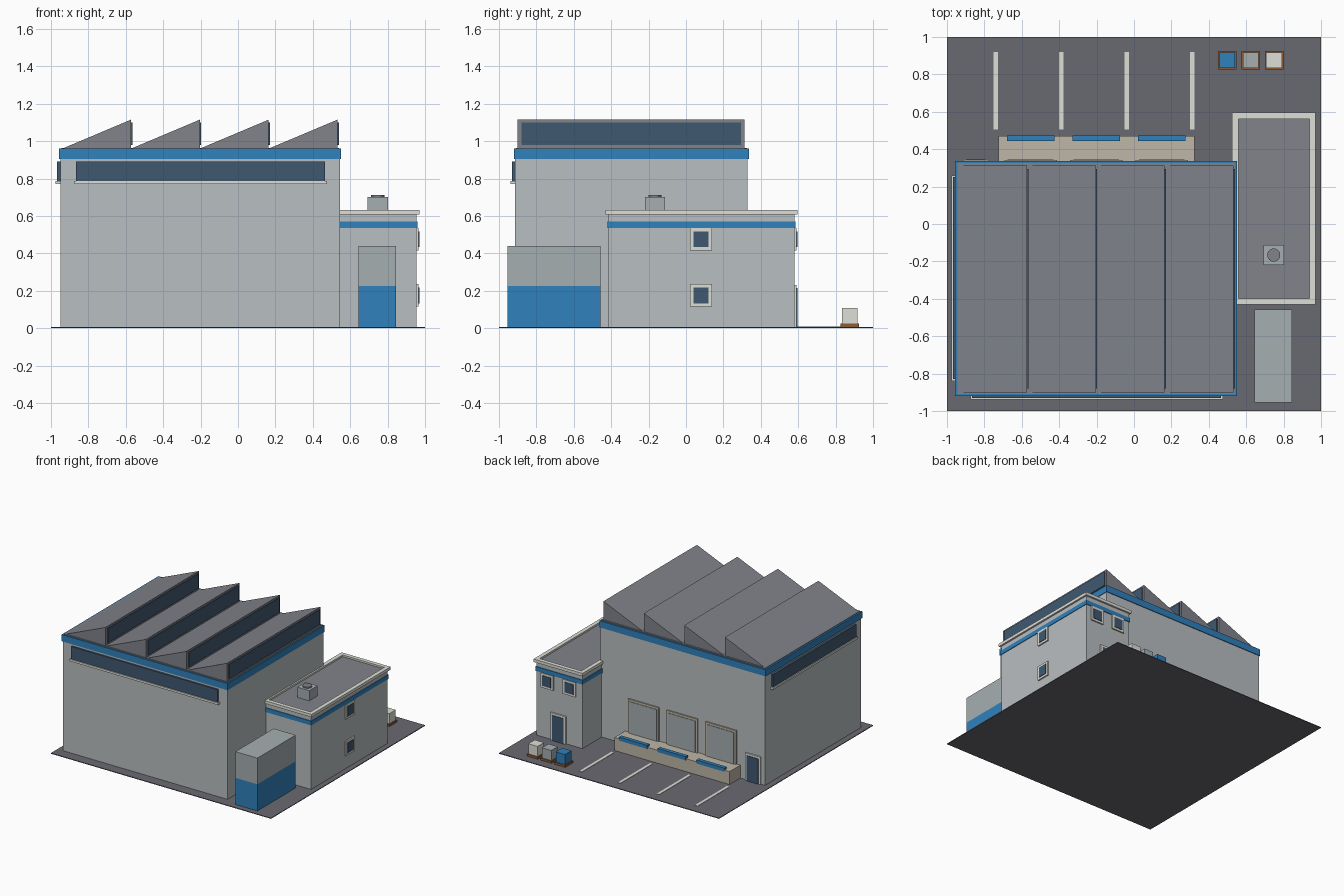
import bpy, bmesh

if "Cube" in bpy.data.objects:
    bpy.data.objects.remove(bpy.data.objects["Cube"])

def mat(name, r, g, b):
    m = bpy.data.materials.new(name)
    m.diffuse_color = (r ** 2.2, g ** 2.2, b ** 2.2, 1)
    m.use_nodes = True
    m.node_tree.nodes["Principled BSDF"].inputs["Base Color"].default_value = m.diffuse_color
    return m

WALL = mat("wall_grey", .72, .74, .75)
BLUE = mat("trim_blue", .20, .50, .73)
GLASS = mat("dark_glass", .26, .35, .44)
ROOF = mat("roof_grey", .50, .51, .54)
ASPHALT = mat("asphalt", .41, .41, .44)
WHITE = mat("off_white", .87, .87, .84)
METAL = mat("light_metal", .64, .68, .69)
BEIGE = mat("concrete", .74, .71, .65)
BROWN = mat("wood", .55, .36, .22)

def mesh_object(name, bm, m):
    bmesh.ops.recalc_face_normals(bm, faces=bm.faces)
    me = bpy.data.meshes.new(name)
    bm.to_mesh(me)
    bm.free()
    me.materials.append(m)
    ob = bpy.data.objects.new(name, me)
    bpy.context.collection.objects.link(ob)
    return ob

def box(name, x, y, z, m):
    """Box from (min, max) pairs."""
    bm = bmesh.new()
    bmesh.ops.create_cube(bm, size=1)
    for v in bm.verts:
        v.co = [(a + b) / 2 + c * (b - a) for (a, b), c in zip((x, y, z), v.co)]
    return mesh_object(name, bm, m)

def prism(name, pts, vec, m):
    """Closed profile extruded along vec."""
    bm = bmesh.new()
    f = bm.faces.new([bm.verts.new(p) for p in pts])
    r = bmesh.ops.extrude_face_region(bm, geom=[f])
    vs = [g for g in r["geom"] if isinstance(g, bmesh.types.BMVert)]
    bmesh.ops.translate(bm, verts=vs, vec=vec)
    # keep the starting cap so the prism is closed
    if not f.is_valid or len([e for e in bm.edges if e.is_boundary]) > 0:
        bmesh.ops.holes_fill(bm, edges=[e for e in bm.edges if e.is_boundary])
    return mesh_object(name, bm, m)

def opening(name, side, wall, c, w, z, fill, border=.018, sill=True):
    """Framed panel on a +x or +y wall; c is the centre along the wall."""
    def put(n, half, z0, z1, depth, m):
        across, along = (wall - .01, wall + depth), (c - half, c + half)
        x, y = (across, along) if side == "x" else (along, across)
        box(n, x, y, (z0, z1), m)
    put(name + "_frame", w / 2, z[0], z[1], .011, WHITE if fill is GLASS else BEIGE)
    put(name + "_panel", w / 2 - border, z[0] + (border if sill else 0), z[1] - border, .015, fill)

# Yard slab and parking lines
G = .006
box("yard_slab", (-1, 1), (-1, 1), (0, G), ASPHALT)
for i in range(4):
    x = -.738 + .35 * i
    box(f"parking_line_{i}", (x - .012, x + .012), (.505, .92), (G - .002, G + .003), WHITE)

# Main hall with blue eaves band
box("hall_walls", (-.95, .545), (-.915, .33), (G, .955), WALL)
box("hall_band", (-.958, .55), (-.92, .336), (.905, .96), BLUE)
box("hall_roof_deck", (-.945, .54), (-.91, .325), (.95, .964), ROOF)

# Sawtooth roof with glazing facing +x
P = .368
for i in range(4):
    x0 = -.94 + P * i
    x1 = x0 + P
    prism(f"sawtooth_{i}", [(x0, -.902, .96), (x1, -.902, .96), (x1, -.902, 1.115)],
          (0, 1.214, 0), ROOF)
    box(f"sawtooth_glass_{i}", (x1 - .01, x1 + .007), (-.88, .295), (.98, 1.1), GLASS)

# Ribbon windows with sills
box("front_ribbon_window", (-.865, .465), (-.93, -.9), (.787, .89), GLASS)
box("front_ribbon_sill", (-.875, .475), (-.937, -.9), (.77, .787), WHITE)
box("left_ribbon_window", (-.968, -.94), (-.83, .25), (.787, .89), GLASS)
box("left_ribbon_sill", (-.975, -.94), (-.84, .26), (.77, .787), WHITE)

# Office annex
box("annex_walls", (.535, .955), (-.415, .58), (G, .612), WALL)
box("annex_band", (.53, .96), (-.421, .586), (.535, .57), BLUE)
box("annex_roof", (.555, .945), (-.4, .572), (.605, .618), ROOF)
X, Y, T = (.525, .97), (-.43, .595), .033
for n, x, y in (("left", (X[0], X[0] + T), Y), ("right", (X[1] - T, X[1]), Y),
                ("front", (X[0] + T, X[1] - T), (Y[0], Y[0] + T)),
                ("back", (X[0] + T, X[1] - T), (Y[1] - T, Y[1]))):
    box(f"parapet_{n}", x, y, (.608, .632), WHITE)

# Annex windows and doors
for n, z in (("lower", (.115, .235)), ("upper", (.415, .535))):
    opening(f"side_window_{n}", "x", .955, .08, .116, z, GLASS)
for i, x in enumerate((.65, .853)):
    opening(f"back_window_{i}", "y", .58, x, .116, (.415, .535), GLASS)
opening("annex_door", "y", .58, .75, .14, (G, .232), GLASS, sill=False)
opening("hall_door", "y", .33, -.845, .14, (G, .232), GLASS, sill=False)

# Rooftop ventilation unit
box("vent_unit", (.693, .802), (-.22, -.112), (.61, .702), METAL)
bm = bmesh.new()
bmesh.ops.create_cone(bm, cap_ends=True, segments=24, radius1=.035, radius2=.035, depth=.02)
mesh_object("vent_fan", bm, ROOF).location = (.747, -.166, .702)

# Loading dock, shutters and bumpers
box("dock_platform", (-.725, .323), (.325, .47), (G, .112), BEIGE)
for i in range(3):
    x = -.553 + .351 * i
    opening(f"dock_shutter_{i}", "y", .33, x, .28, (.112, .39), METAL, sill=False)
    box(f"dock_bumper_{i}", (x - .127, x + .127), (.443, .474), (.1, .13), BLUE)

# Two-tone storage container
box("container_base", (.645, .845), (-.955, -.458), (G, .225), BLUE)
box("container_top", (.645, .845), (-.955, -.458), (.225, .44), METAL)

# Pallets with crates
for i, m in enumerate((BLUE, METAL, WHITE)):
    x = .499 + .125 * i
    box(f"pallet_{i}", (x - .049, x + .049), (.827, .925), (G, .024), BROWN)
    box(f"crate_{i}", (x - .042, x + .042), (.834, .918), (.024, .107), m)
